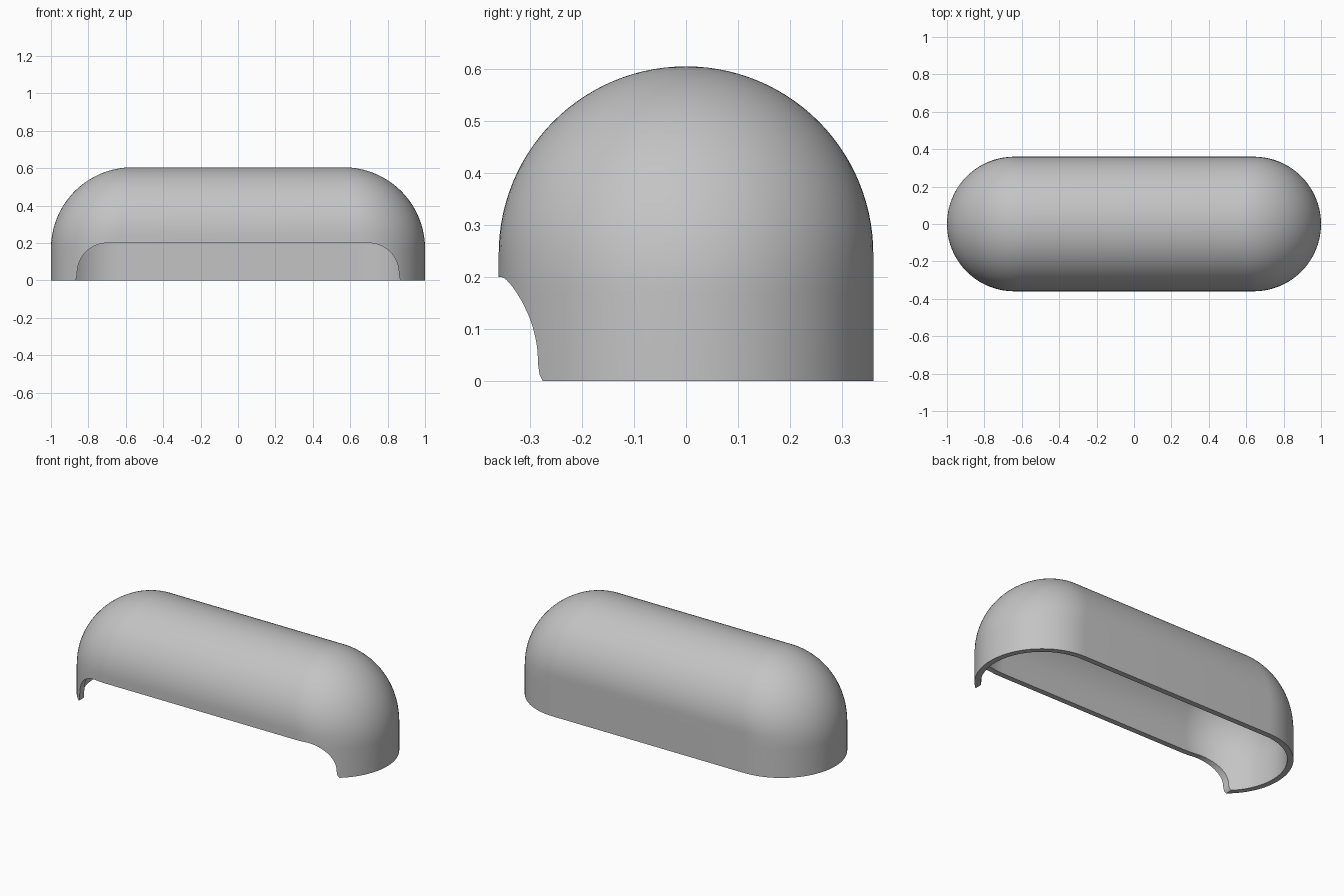
import bpy
import bmesh
from math import cos, sin, pi, sqrt

cube = bpy.data.objects.get("Cube")
if cube:
    bpy.data.objects.remove(cube, do_unlink=True)

SIDE_R, SIDE_Z = 0.36, 0.245      # arc across the width
END_R, END_Z = 0.435, 0.17        # arc along the length
RIDGE = 1 - END_R                 # half length of the top ridge
WALL = 0.033
ARC, DOME = 40, 28

grey = bpy.data.materials.new("grey")
grey.use_nodes = True
colour = (0.55, 0.55, 0.55, 1)
grey.diffuse_color = colour
grey.node_tree.nodes["Principled BSDF"].inputs["Base Color"].default_value = colour


def new_object(name, bm):
    bmesh.ops.recalc_face_normals(bm, faces=bm.faces)
    mesh = bpy.data.meshes.new(name)
    bm.to_mesh(mesh)
    bm.free()
    mesh.materials.append(grey)
    obj = bpy.data.objects.new(name, mesh)
    bpy.context.collection.objects.link(obj)
    return obj


def stadium(half_length, radius, z):
    """Closed outline with round ends."""
    points = []
    for side in (1, -1):
        for i in range(ARC + 1):
            a = pi * i / ARC - pi / 2
            points.append((side * (half_length - radius + radius * cos(a)),
                           side * radius * sin(a), z))
    return points


def skin(inset):
    """Outlines from the bottom rim up to the ridge."""
    side_r, end_r = SIDE_R - inset, END_R - inset
    levels = [(0, side_r)]
    levels += [(END_Z + (SIDE_Z - END_Z) * i / 4, side_r) for i in range(4)]
    for i in range(DOME + 1):
        a = pi / 2 * i / DOME
        levels.append((SIDE_Z + side_r * sin(a), side_r * cos(a) if i < DOME else 0))
    rings = []
    for z, radius in levels:
        rise = min(1, max(0, z - END_Z) / end_r)
        rings.append(stadium(RIDGE + end_r * sqrt(1 - rise * rise), radius, z))
    return rings


# Hollow rounded cover: inner skin, bottom rim and outer skin in one loft
bm = bmesh.new()
rings = [[bm.verts.new(p) for p in ring] for ring in skin(WALL)[::-1] + skin(0)]
for low, high in zip(rings, rings[1:]):
    for i in range(len(low)):
        j = (i + 1) % len(low)
        bm.faces.new((low[i], low[j], high[j], high[i]))
bmesh.ops.remove_doubles(bm, verts=bm.verts, dist=1e-5)
cover = new_object("cover_shell", bm)

# Front opening with round upper corners and flared feet
corner, half, top = 0.16, 0.86, 0.2
outline = [(half + 0.012, -0.1), (half + 0.012, 0), (half + 0.004, 0.012), (half, 0.035)]
for i in range(17):
    a = pi / 2 * i / 16
    outline.append((half - corner + corner * cos(a), top - corner + corner * sin(a)))
outline += [(-x, z) for x, z in reversed(outline)]
bm = bmesh.new()
face = bm.faces.new([bm.verts.new((x, -0.6, z)) for x, z in outline])
extruded = bmesh.ops.extrude_face_region(bm, geom=[face])["geom"]
bmesh.ops.translate(bm, vec=(0, 0.5, 0),
                    verts=[v for v in extruded if isinstance(v, bmesh.types.BMVert)])
cutter = new_object("opening_cutter", bm)
cutter.hide_render = True

cut = cover.modifiers.new("front_opening", "BOOLEAN")
cut.operation = "DIFFERENCE"
cut.solver = "EXACT"
cut.object = cutter

bpy.ops.object.select_all(action="DESELECT")
cover.select_set(True)
bpy.context.view_layer.objects.active = cover
bpy.ops.object.modifier_apply(modifier=cut.name)
bpy.data.objects.remove(cutter, do_unlink=True)
bpy.ops.object.shade_smooth_by_angle(angle=pi / 6)
